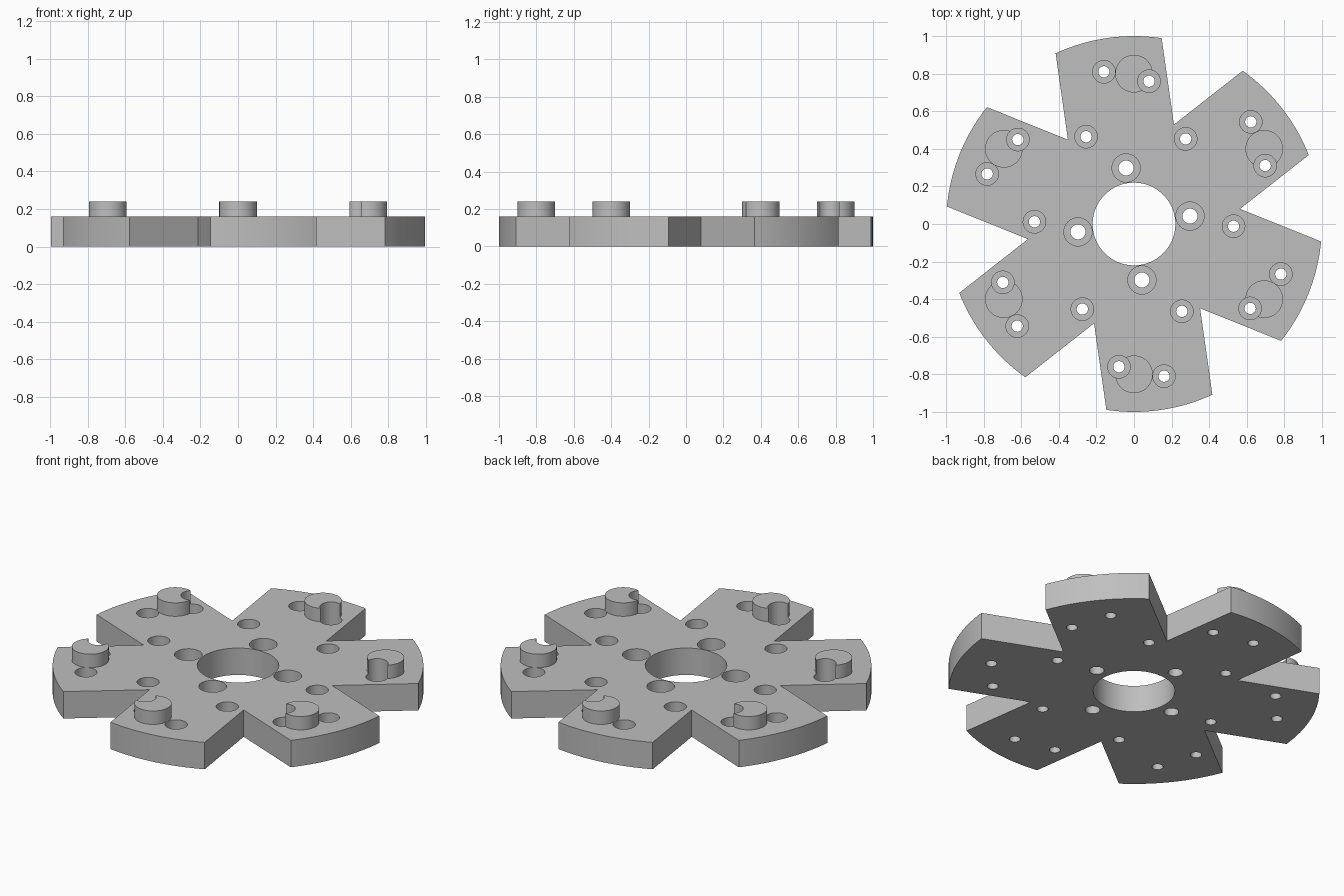
import bpy, bmesh
from math import sin, cos, pi, radians, asin
from mathutils import Matrix, Vector

cube = bpy.data.objects.get("Cube")
if cube:
    bpy.data.objects.remove(cube, do_unlink=True)

THICK, PEG_TOP = 0.16, 0.24
ARMS = 6
ARM_TURN = radians(98.1)      # direction of the first arm
VALLEY_R = 0.57               # radius of the notch between arms

grey = bpy.data.materials.new("machined grey")
grey.use_nodes = True
colour = (0.52, 0.52, 0.52, 1)
grey.diffuse_color = colour
grey.node_tree.nodes["Principled BSDF"].inputs["Base Color"].default_value = colour


def polar(r, a):
    return Vector((r * cos(a), r * sin(a), 0))


def make_object(name, bm):
    bmesh.ops.recalc_face_normals(bm, faces=bm.faces)
    mesh = bpy.data.meshes.new(name)
    bm.to_mesh(mesh)
    bm.free()
    mesh.materials.append(grey)
    obj = bpy.data.objects.new(name, mesh)
    bpy.context.collection.objects.link(obj)
    return obj


def add_stack(bm, centre, levels, sides=48):
    """Closed solid of revolution from (radius, z) levels, bottom to top."""
    rings = [[bm.verts.new(centre + polar(r, 2 * pi * i / sides) + Vector((0, 0, z)))
              for i in range(sides)] for r, z in levels]
    for low, high in zip(rings, rings[1:]):
        for i in range(sides):
            j = (i + 1) % sides
            bm.faces.new((low[i], low[j], high[j], high[i]))
    bm.faces.new(rings[0][::-1])
    bm.faces.new(rings[-1])


def around(point, count):
    return [Matrix.Rotation(2 * pi * i / count, 3, 'Z') @ Vector((*point, 0))
            for i in range(count)]


# Six-armed plate: parallel-sided arms with arc ends
bm = bmesh.new()
spread = asin(VALLEY_R * sin(pi / ARMS))
outline = []
for k in range(ARMS):
    a = ARM_TURN + k * 2 * pi / ARMS
    outline.append(polar(VALLEY_R, a - pi / ARMS))
    outline += [polar(1, a + spread * (i / 8 - 1)) for i in range(17)]
base = bm.faces.new([bm.verts.new(p) for p in outline])
top = bmesh.ops.extrude_face_region(bm, geom=[base])
bmesh.ops.translate(bm, vec=(0, 0, THICK),
                    verts=[v for v in top["geom"] if isinstance(v, bmesh.types.BMVert)])
plate = make_object("six_arm_plate", bm)

# Round locating pegs, one per arm
bm = bmesh.new()
for c in around((0, 0.8), ARMS):
    add_stack(bm, c, [(0.1, THICK), (0.1, PEG_TOP)])
pegs = make_object("locating_pegs", bm)

# Cutter: centre bore and stepped screw holes
bm = bmesh.new()
add_stack(bm, Vector(), [(0.22, -0.1), (0.22, 0.4)], 96)


def add_screw_hole(c, hole, head, floor):
    add_stack(bm, c, [(hole, -0.1), (hole, floor), (head, floor), (head, 0.4)])


for spot in [(-0.16, 0.81), (0.08, 0.76), (0.275, 0.453)]:
    for c in around(spot, ARMS):
        add_screw_hole(c, 0.03, 0.06, 0.08)
for c in around((-0.042, 0.298), 4):
    add_screw_hole(c, 0.04, 0.075, 0.07)
cutter = make_object("hole_cutter", bm)
cutter.hide_render = True

# Cut the holes, then shade the round walls smoothly
for obj in (plate, pegs):
    mod = obj.modifiers.new("holes", 'BOOLEAN')
    mod.operation, mod.solver, mod.object = 'DIFFERENCE', 'EXACT', cutter
    bpy.ops.object.select_all(action='DESELECT')
    obj.select_set(True)
    bpy.context.view_layer.objects.active = obj
    bpy.ops.object.modifier_apply(modifier=mod.name)
    bpy.ops.object.shade_smooth_by_angle(angle=radians(30))
bpy.data.objects.remove(cutter, do_unlink=True)
